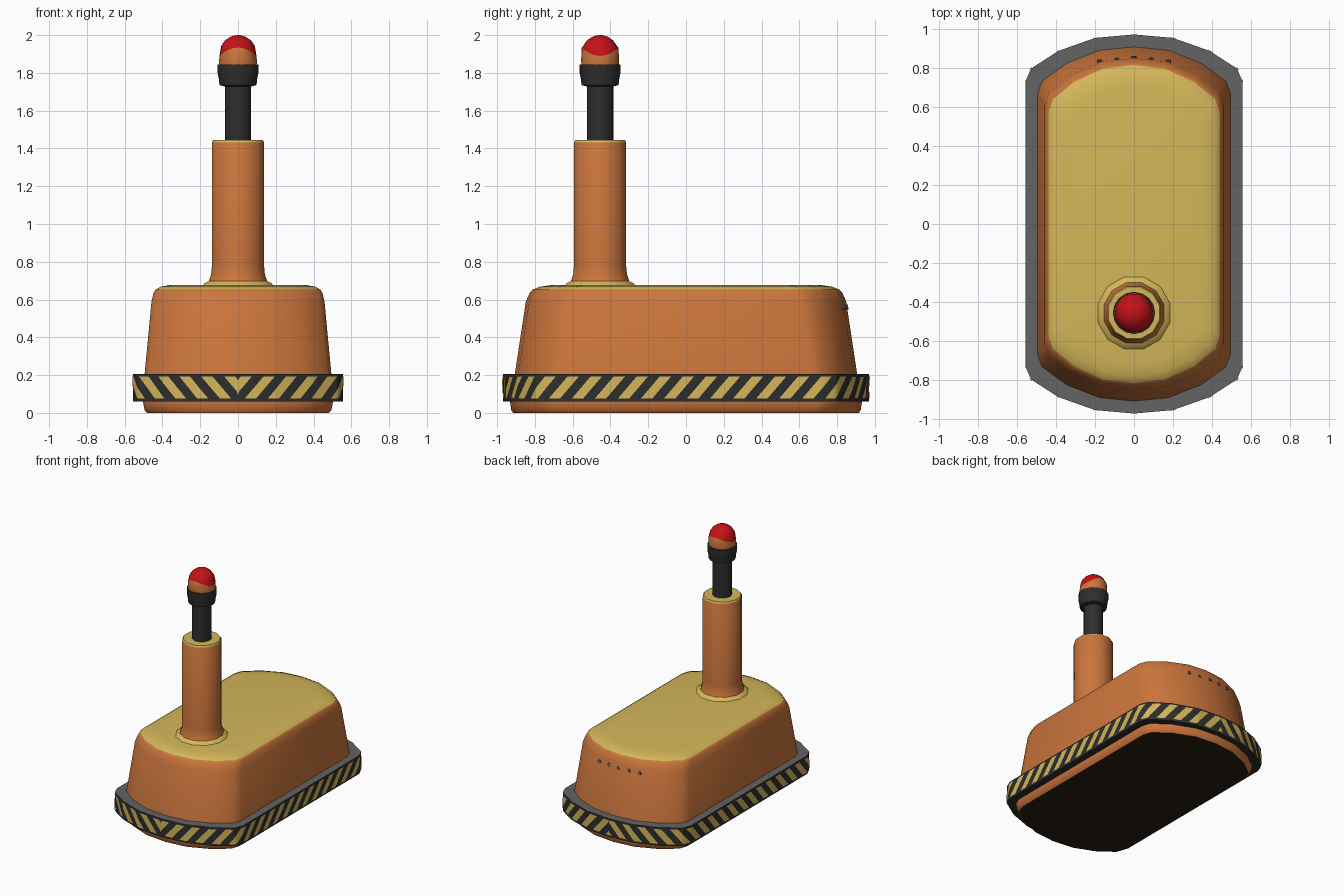
import bpy, bmesh, math
from mathutils import Vector

if "Cube" in bpy.data.objects:
    bpy.data.objects.remove(bpy.data.objects["Cube"])


def mat(name, rgb):
    m = bpy.data.materials.new(name)
    m.diffuse_color = (*rgb, 1)
    m.use_nodes = True
    m.node_tree.nodes["Principled BSDF"].inputs["Base Color"].default_value = m.diffuse_color
    return m


ORANGE = mat("orange paint", (0.60, 0.18, 0.045))
YELLOW = mat("yellow paint", (0.66, 0.47, 0.10))
BLACK = mat("black rubber", (0.027, 0.027, 0.028))
GREY = mat("grey rubber top", (0.125, 0.125, 0.125))
RED = mat("red lamp", (0.56, 0.006, 0.008))
BROWN = mat("dark underside", (0.022, 0.013, 0.005))
STEEL = mat("steel dots", (0.13, 0.14, 0.17))


def make(name, bm, mats, angle=35):
    me = bpy.data.meshes.new(name)
    bm.to_mesh(me)
    bm.free()
    ob = bpy.data.objects.new(name, me)
    bpy.context.collection.objects.link(ob)
    for m in mats:
        me.materials.append(m)
    bpy.context.view_layer.objects.active = ob
    ob.select_set(True)
    bpy.ops.object.shade_smooth_by_angle(angle=math.radians(angle))
    ob.select_set(False)
    return ob


def loft(name, rings, bands, mats, caps=(0, 0), closed=False, angle=35):
    """Skin a stack of point rings; bands[i] is the material between ring i and i+1."""
    bm = bmesh.new()
    vs = [[bm.verts.new(p) for p in r] for r in rings]
    n = len(vs[0])
    pairs = list(zip(vs, vs[1:]))
    if closed:
        pairs.append((vs[-1], vs[0]))
    for (a, b), mi in zip(pairs, bands):
        for i in range(n):
            j = (i + 1) % n
            bm.faces.new((a[i], a[j], b[j], b[i])).material_index = mi
    if not closed:
        bm.faces.new(vs[0][::-1]).material_index = caps[0]
        bm.faces.new(vs[-1]).material_index = caps[1]
    bmesh.ops.recalc_face_normals(bm, faces=bm.faces)
    return make(name, bm, mats, angle)


CORNER = [(0, 0), (0.36, 0.018), (0.70, 0.085), (0.95, 0.175), (1, 0.24)]


def half_outline(hx, hy):
    """Right half of the plan, from front centre to back centre."""
    front = [(fx * hx, -hy + dy) for fx, dy in CORNER]
    return front + [(x, -y) for x, y in reversed(front)]


def outline(hx, hy, z):
    h = half_outline(hx, hy)
    return [(x, y, z) for x, y in h] + [(-x, y, z) for x, y in h[-2:0:-1]]


# Body shell: orange sides, yellow lid, dark underside
shell = [(0.48, 0.915, 0.0), (0.495, 0.925, 0.015), (0.503, 0.932, 0.06),
         (0.495, 0.907, 0.2), (0.458, 0.848, 0.59), (0.447, 0.828, 0.635),
         (0.437, 0.813, 0.652), (0.41, 0.775, 0.668), (0.36, 0.71, 0.677)]
loft("body_shell", [outline(*s) for s in shell], [0] * 6 + [1] * 2,
     [ORANGE, YELLOW, BROWN], caps=(2, 1), angle=40)

# Bumper belt around the body
belt = [(0.47, 0.88, 0.06), (0.555, 0.97, 0.06), (0.555, 0.97, 0.205), (0.47, 0.88, 0.205)]
loft("bumper_belt", [outline(*b) for b in belt], [0, 0, 1, 0], [BLACK, GREY],
     closed=True, angle=30)

# Slanted warning stripes wrapped along the belt, mirrored left and right
path = [Vector(p) for p in half_outline(0.558, 0.973)]
seg = [(b - a).length for a, b in zip(path, path[1:])]
total = sum(seg)


def along(s):
    for a, b, l in zip(path, path[1:], seg):
        if s <= l:
            return a.lerp(b, s / l)
        s -= l
    return path[-1]


PITCH, WIDTH, LEAN, Z0, Z1 = 0.122, 0.06, 0.10, 0.075, 0.192
COLS, ROWS = 6, 6
bm = bmesh.new()
for side in (1, -1):
    for k in range(-1, int(total / PITCH) + 1):
        grid = []
        for r in range(ROWS + 1):
            t = r / ROWS
            row = []
            for c in range(COLS + 1):
                s = 0.035 + k * PITCH + LEAN * t + WIDTH * c / COLS
                s = min(max(s, 0), total)
                p = along(s)
                row.append((s, (side * p.x, p.y, Z0 + (Z1 - Z0) * t)))
            grid.append(row)
        for r in range(ROWS):
            for c in range(COLS):
                q = [grid[r][c], grid[r][c + 1], grid[r + 1][c + 1], grid[r + 1][c]]
                if max(a[0] for a in q) - min(a[0] for a in q) < 1e-4:
                    continue
                f = [bm.verts.new(a[1]) for a in q]
                bm.faces.new(f if side > 0 else f[::-1])
bmesh.ops.remove_doubles(bm, verts=bm.verts, dist=1e-5)
bmesh.ops.dissolve_degenerate(bm, edges=bm.edges, dist=1e-5)
make("warning_stripes", bm, [YELLOW])

# Mast parts turned around one upright axis
MY = -0.455


def turned(name, profile, bands, mats, n=12, caps=(0, 0), wave=None, angle=40):
    rings = []
    for i, (r, z) in enumerate(profile):
        ring = []
        for k in range(n):
            a = 2 * math.pi * (k + 0.5 * (n == 12)) / n
            dz = wave[1] * -math.cos(2 * a) if wave and i == wave[0] else 0
            ring.append((r * math.cos(a), MY + r * math.sin(a), z + dz))
        rings.append(ring)
    return loft(name, rings, bands, mats, caps, angle=angle)


turned("mast", [(0.2, 0.665), (0.185, 0.685), (0.16, 0.698), (0.147, 0.735),
                (0.143, 0.78), (0.143, 1.432), (0.136, 1.445)],
       [1, 1, 0, 0, 0, 1], [ORANGE, YELLOW], caps=(1, 1))
turned("lamp_stem", [(0.07, 1.43), (0.07, 1.75)], [0], [BLACK], n=16)
turned("lamp_collar", [(0.07, 1.728), (0.098, 1.735), (0.102, 1.77), (0.108, 1.80),
                       (0.108, 1.845), (0.095, 1.846)], [0] * 5, [BLACK], n=16)
# Lamp: orange base with a wavy edge to the red dome
turned("lamp_bulb", [(0.099, 1.84), (0.1, 1.865), (0.098, 1.912), (0.089, 1.943),
                     (0.07, 1.971), (0.042, 1.991), (0.012, 2.0)],
       [0, 0, 1, 1, 1, 1], [ORANGE, RED], n=24, caps=(0, 1), wave=(2, 0.022), angle=60)

# Row of five small dots on the back
for i in range(-2, 3):
    x = i * 0.088
    y = 0.8525 - 0.018 * abs(x) / 0.167
    bpy.ops.mesh.primitive_cylinder_add(vertices=10, radius=0.013, depth=0.012,
                                        location=(x, y, 0.56),
                                        rotation=(math.radians(-81), 0, 0))
    dot = bpy.context.object
    dot.name = f"back_dot_{i + 3}"
    dot.data.materials.append(STEEL)
